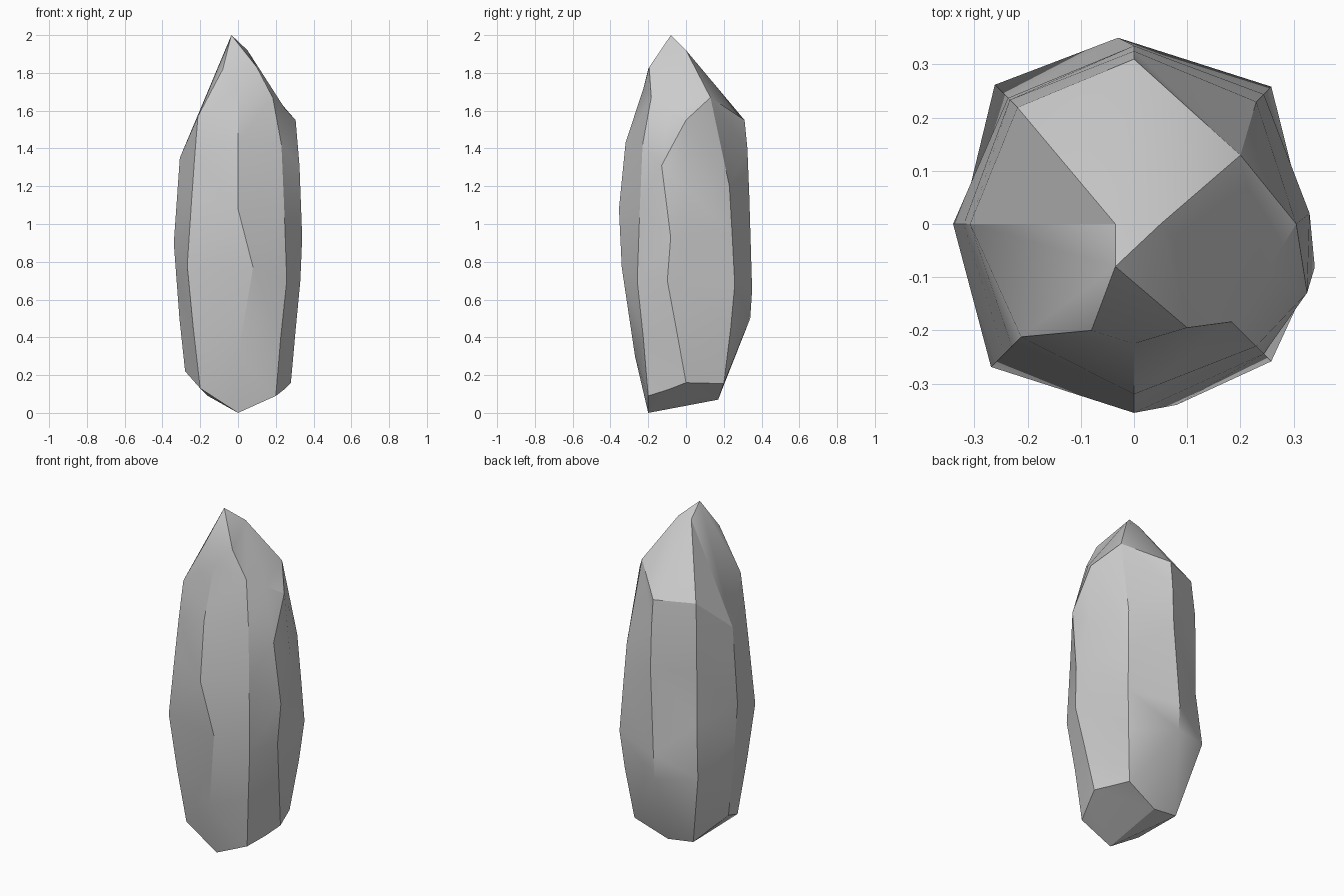
import bpy, bmesh, math

if "Cube" in bpy.data.objects:
    bpy.data.objects.remove(bpy.data.objects["Cube"])

# Upright faceted stone: nine vertical ridges, each listed bottom to top as
# (radius, height, optional sideways shift) along one compass angle.
RIDGES = {
    -90: [(.20, 0), (.27, .30), (.34, .77, .08), (.355, 1.08), (.32, 1.43), (.225, 1.72)],
    -45: [(.283, .09), (.32, .40), (.365, .70), (.345, 1.1), (.325, 1.42), (.26, 1.67)],
    -20: [(.262, .125), (.304, .44, .057), (.344, .70, .02), (.347, .93, .04), (.35, 1.31, -.01), (.265, 1.61)],
    0:   [(.28, .16), (.292, .44), (.31, .70), (.318, .93, .02), (.33, 1.17, .02), (.305, 1.55)],
    45:  [(.283, .155), (.335, .45), (.365, .68), (.345, .95), (.325, 1.2), (.233, 1.67, -.05)],
    90:  [(.17, .07), (.34, .50, .03), (.35, .65, .03), (.335, 1.15), (.325, 1.4), (.31, 1.55)],
    135: [(.226, .09), (.37, .53), (.335, .84), (.335, 1.15), (.33, 1.35), (.31, 1.55)],
    180: [(.28, .22), (.31, .50), (.325, .70), (.34, .90), (.32, 1.18), (.308, 1.35)],
    225: [(.283, .13), (.335, .45), (.38, .78), (.345, 1.15), (.325, 1.35), (.30, 1.57)],
}


def ridge_point(angle, r, z, side=0):
    a = math.radians(angle)
    return (r * math.cos(a) - side * math.sin(a),
            r * math.sin(a) + side * math.cos(a), z)


bm = bmesh.new()
cols = [[bm.verts.new(ridge_point(a, *p)) for p in pts] for a, pts in RIDGES.items()]

# Side facets between neighbouring ridges
for i, left in enumerate(cols):
    right = cols[(i + 1) % len(cols)]
    for k in range(len(left) - 1):
        bm.faces.new((left[k], right[k], right[k + 1], left[k + 1]))

# Slanted underside
s, se, ese, e, ne, n, nw, w, sw = [c[0] for c in cols]
for f in ((s, se, ese, e, ne, n), (s, n, nw, sw), (nw, w, sw)):
    bm.faces.new(f)

# Pointed crown
s, se, ese, e, ne, n, nw, w, sw = [c[-1] for c in cols]
tip, back, mid, fr, fl = [bm.verts.new(p) for p in (
    (-.035, -.08, 2), (-.035, 0, 1.92), (.05, 0, 1.92), (.1, -.195, 1.83), (-.08, -.2, 1.82))]
for f in ((tip, fl, s, fr), (tip, fr, se, ese, e, ne, mid), (tip, mid, back),
          (back, mid, ne, n, nw), (tip, back, nw, w, sw, fl), (fl, sw, s), (fr, s, se)):
    bm.faces.new(f)

bmesh.ops.triangulate(bm, faces=bm.faces[:])
bmesh.ops.recalc_face_normals(bm, faces=bm.faces[:])
mesh = bpy.data.meshes.new("stone")
bm.to_mesh(mesh)
bm.free()
stone = bpy.data.objects.new("stone", mesh)
bpy.context.collection.objects.link(stone)

# Soft shading within facets, crisp ridges
bpy.context.view_layer.objects.active = stone
stone.select_set(True)
bpy.ops.object.shade_smooth_by_angle(angle=math.radians(25))
